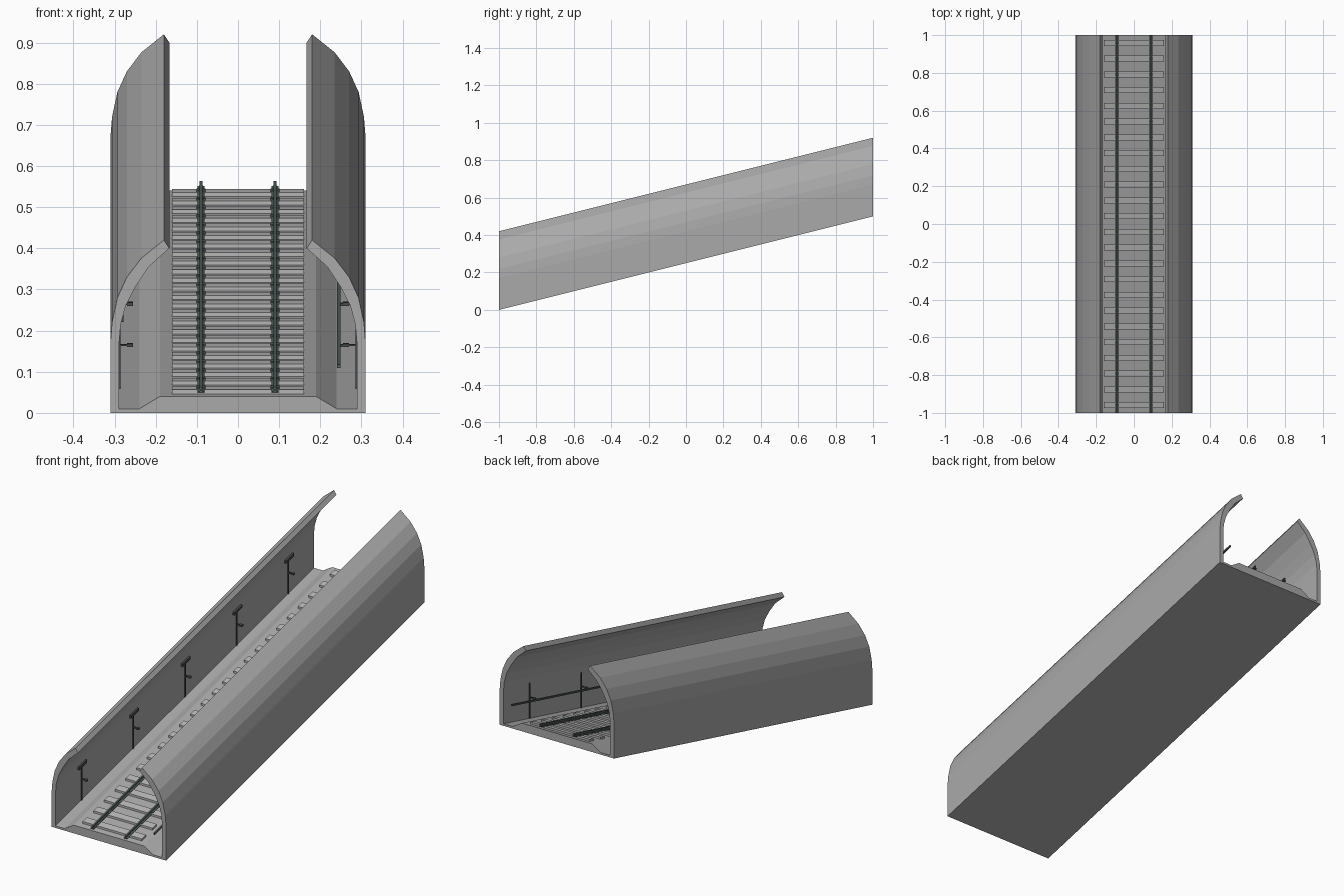
import bpy

if "Cube" in bpy.data.objects:
    bpy.data.objects.remove(bpy.data.objects["Cube"])

SLOPE = 0.25  # rise per unit of length; every part follows the ramp


def material(name, rgb):
    m = bpy.data.materials.new(name)
    m.diffuse_color = (*rgb, 1)
    m.use_nodes = True
    m.node_tree.nodes["Principled BSDF"].inputs["Base Color"].default_value = m.diffuse_color
    return m


concrete = material("grey concrete", (0.40, 0.40, 0.40))
sleeper_grey = material("light grey sleeper", (0.47, 0.47, 0.47))
steel = material("dark green steel", (0.085, 0.115, 0.105))
bracket_grey = material("dark bracket", (0.06, 0.07, 0.07))


def build(name, pieces, mat):
    """Make one object from pieces (xz profile, y start, y end), sheared up the ramp."""
    verts, faces = [], []
    for prof, y0, y1 in pieces:
        # keep a consistent winding so normals face outward
        area = sum(a[0] * b[1] - b[0] * a[1] for a, b in zip(prof, prof[1:] + prof[:1]))
        if area < 0:
            prof = prof[::-1]
        b, n = len(verts), len(prof)
        for y in (y0, y1):
            verts += [(x, y, z + SLOPE * (y + 1)) for x, z in prof]
        faces.append([b + i for i in range(n)])
        faces.append([b + n + i for i in reversed(range(n))])
        for i in range(n):
            j = (i + 1) % n
            faces.append([b + j, b + i, b + n + i, b + n + j])
    me = bpy.data.meshes.new(name)
    me.from_pydata(verts, [], faces)
    me.materials.append(mat)
    ob = bpy.data.objects.new(name, me)
    bpy.context.collection.objects.link(ob)
    return ob


def rect(x0, x1, z0, z1):
    return [(x0, z0), (x1, z0), (x1, z1), (x0, z1)]


def flip(prof, s):
    return [(s * x, z) for x, z in prof]


# Floor slab and raised track bed
build("floor", [(rect(-0.29, 0.29, 0.0, 0.01), -1, 1)], concrete)
build("track_bed", [([(-0.243, 0.008), (0.243, 0.008), (0.19, 0.04), (-0.19, 0.04)], -1, 1)], concrete)

# Curved side walls, open at the crown
wall = [(0.31, 0.0), (0.31, 0.17), (0.306, 0.22), (0.293, 0.28), (0.27, 0.33),
        (0.235, 0.376), (0.18, 0.42), (0.167, 0.40), (0.217, 0.355), (0.25, 0.305),
        (0.273, 0.26), (0.285, 0.215), (0.289, 0.17), (0.289, 0.0)]
for side, s in (("left", -1), ("right", 1)):
    build(side + "_wall", [(flip(wall, s), -1, 1)], concrete)

# Sleepers
ys = [-1 + (i + 0.5) / 12 for i in range(24)]
build("sleepers", [(rect(-0.16, 0.16, 0.038, 0.05), y - 0.016, y + 0.016) for y in ys], sleeper_grey)

# Rails with foot, web and head, plus chairs on each sleeper
rail = [(-0.008, 0.048), (0.008, 0.048), (0.008, 0.051), (0.002, 0.053), (0.002, 0.057),
        (0.004, 0.058), (0.004, 0.063), (-0.004, 0.063), (-0.004, 0.058),
        (-0.002, 0.057), (-0.002, 0.053), (-0.008, 0.051)]
for side, c in (("left", -0.09), ("right", 0.09)):
    build(side + "_rail", [([(x + c, z) for x, z in rail], -1, 1)], steel)
    build(side + "_rail_chairs",
          [(rect(c - 0.011, c + 0.011, 0.049, 0.054), y - 0.009, y + 0.009) for y in ys], steel)

# Wall posts with cable brackets
posts = [-0.8, -0.4, 0, 0.4, 0.8]
for side, s in (("left", -1), ("right", 1)):
    pieces = []
    for y in posts:
        pieces.append((flip(rect(0.285, 0.290, 0.01, 0.185), s), y - 0.003, y + 0.003))
        pieces.append((flip(rect(0.255, 0.288, 0.113, 0.117), s), y - 0.003, y + 0.003))
        pieces.append((flip(rect(0.255, 0.270, 0.111, 0.119), s), y - 0.005, y + 0.005))
    build(side + "_wall_posts", pieces, bracket_grey)

# Lamp bars on the left posts, long cable on the right brackets
build("wall_lamps", [(flip(rect(0.278, 0.292, 0.178, 0.192), -1), y - 0.03, y + 0.03) for y in posts],
      bracket_grey)
build("side_cable", [(rect(0.241, 0.249, 0.109, 0.117), -1, 1)], steel)
build("cable_clamps", [(rect(0.245, 0.258, 0.111, 0.117), y - 0.004, y + 0.004) for y in posts],
      bracket_grey)
